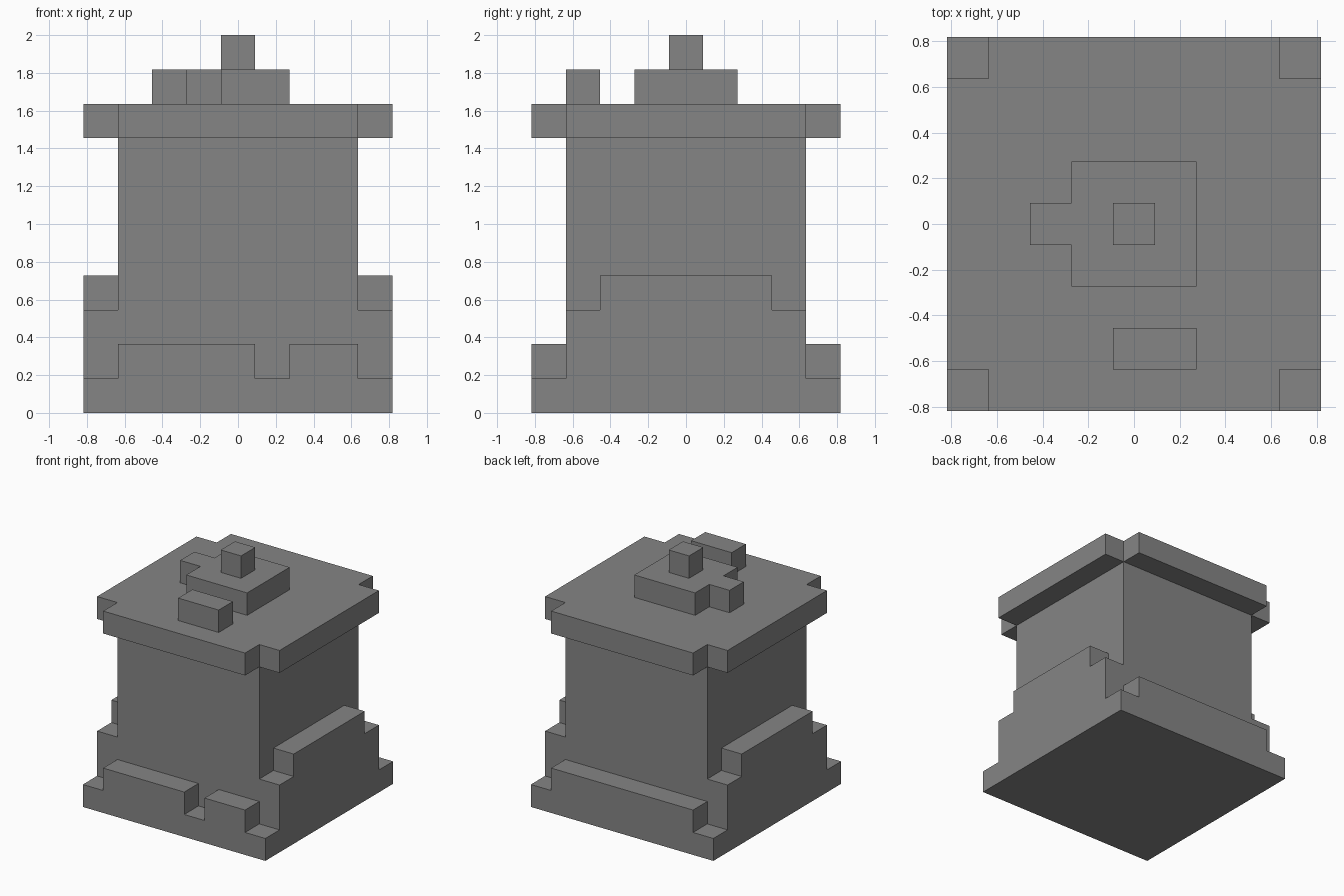
import bpy, bmesh
from mathutils import Vector

U = 2 / 11  # one block

cube = bpy.data.objects.get("Cube")
if cube:
    bpy.data.objects.remove(cube, do_unlink=True)

stone = bpy.data.materials.new("grey stone")
stone.use_nodes = True
colour = (0.235, 0.235, 0.235, 1)
stone.diffuse_color = colour
stone.node_tree.nodes["Principled BSDF"].inputs["Base Color"].default_value = colour


def prism(name, outline, start, end, axis="z"):
    """Extrude an outline, in block units, along an axis."""
    place = {"x": lambda a, b, d: (d, a, b),
             "y": lambda a, b, d: (a, d, b),
             "z": lambda a, b, d: (a, b, d)}[axis]
    bm = bmesh.new()
    face = bm.faces.new([bm.verts.new(Vector(place(a, b, start)) * U) for a, b in outline])
    result = bmesh.ops.extrude_face_region(bm, geom=[face])
    moved = [v for v in result["geom"] if isinstance(v, bmesh.types.BMVert)]
    bmesh.ops.translate(bm, verts=moved, vec=Vector(place(0, 0, end - start)) * U)
    bmesh.ops.recalc_face_normals(bm, faces=bm.faces)
    mesh = bpy.data.meshes.new(name)
    bm.to_mesh(mesh)
    bm.free()
    mesh.materials.append(stone)
    obj = bpy.data.objects.new(name, mesh)
    bpy.context.collection.objects.link(obj)
    return obj


def rect(x0, x1, y0, y1):
    return [(x0, y0), (x1, y0), (x1, y1), (x0, y1)]


def mirrored(half):
    """Close a right-hand outline with its mirror image."""
    return half + [(-a, b) for a, b in reversed(half)]


# Tower body
prism("tower_body", rect(-3.5, 3.5, -3.5, 3.5), 0, 8)

# Stepped footings on both sides
steps = mirrored([(4.5, 0), (4.5, 1), (3.5, 1), (3.5, 3), (2.5, 3), (2.5, 4)])
prism("left_footing", steps, 3.5, 4.5, "x")
prism("right_footing", steps, -4.5, -3.5, "x")

# Front footing with a notch, plain back footing
notched = [(-3.5, 0), (3.5, 0), (3.5, 2), (1.5, 2), (1.5, 1), (0.5, 1), (0.5, 2), (-3.5, 2)]
prism("front_footing", notched, -4.5, -3.5, "y")
prism("back_footing", rect(-3.5, 3.5, 0, 2), 3.5, 4.5, "y")

# Roof slab with cut corners
roof = mirrored([(3.5, -4.5), (3.5, -3.5), (4.5, -3.5), (4.5, 3.5), (3.5, 3.5), (3.5, 4.5)])
prism("roof_slab", roof, 8, 9)

# Roof platform with side tab, knob and front block
platform = [(-1.5, -1.5), (1.5, -1.5), (1.5, 1.5), (-1.5, 1.5),
            (-1.5, 0.5), (-2.5, 0.5), (-2.5, -0.5), (-1.5, -0.5)]
prism("roof_platform", platform, 9, 10)
prism("roof_knob", rect(-0.5, 0.5, -0.5, 0.5), 10, 11)
prism("roof_front_block", rect(-0.5, 1.5, -3.5, -2.5), 9, 10)
